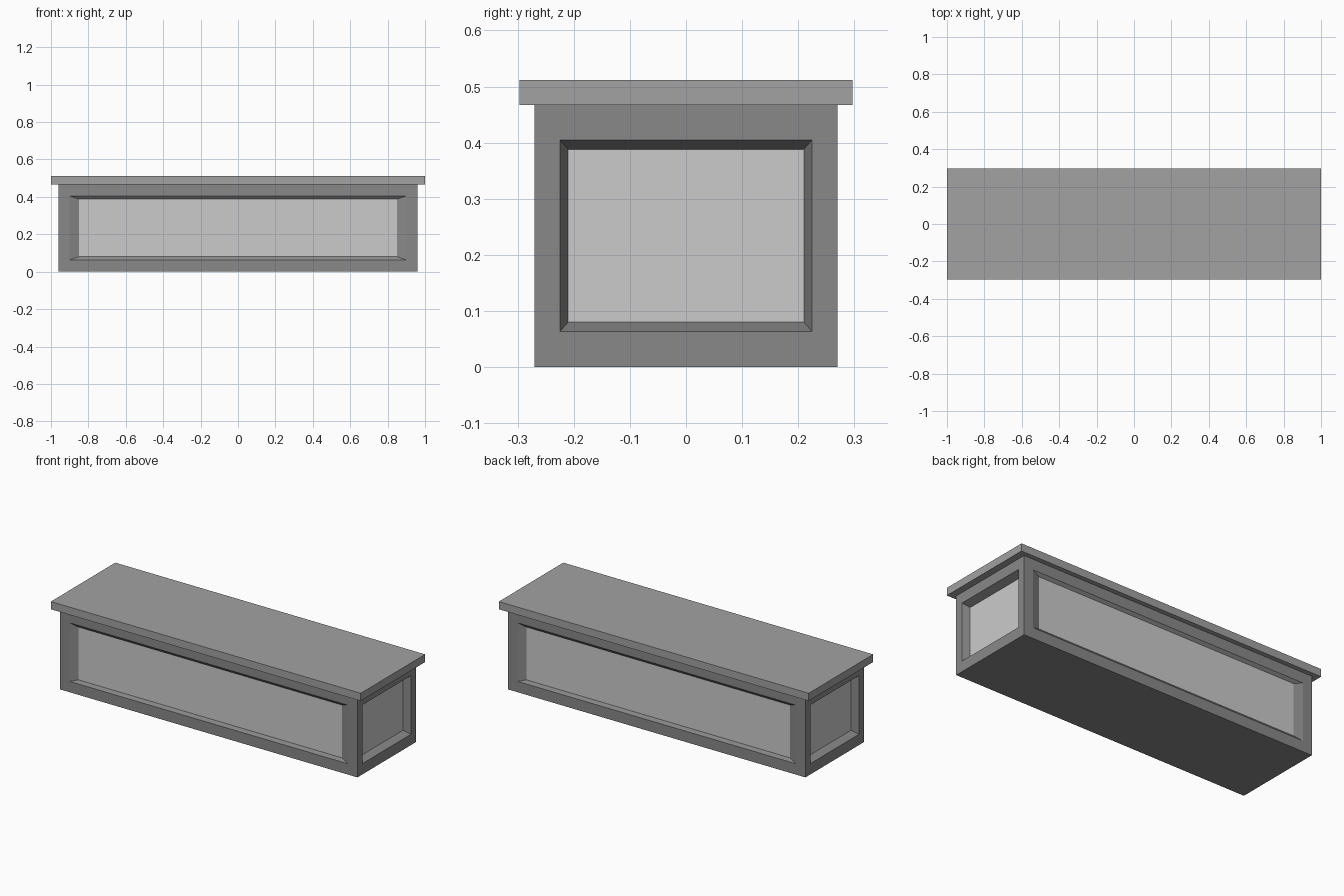
import bpy
import bmesh
from mathutils import Matrix

if "Cube" in bpy.data.objects:
    bpy.data.objects.remove(bpy.data.objects["Cube"])

BODY = (0.96, 0.27, 0.467)          # half length, half depth, height
LID = (1.0, 0.297, 0.467, 0.512)    # half length, half depth, bottom, top


def grey(name, value):
    mat = bpy.data.materials.new(name)
    mat.diffuse_color = (value, value, value, 1)
    mat.use_nodes = True
    mat.node_tree.nodes["Principled BSDF"].inputs["Base Color"].default_value = mat.diffuse_color
    return mat


def box(bm, hx, hy, z0, z1):
    bmesh.ops.create_cube(bm, size=1, matrix=Matrix.Translation((0, 0, (z0 + z1) / 2))
                          @ Matrix.Diagonal((2 * hx, 2 * hy, z1 - z0, 1)))


def finish(bm, name, mats):
    mesh = bpy.data.meshes.new(name)
    bm.to_mesh(mesh)
    bm.free()
    for m in mats:
        mesh.materials.append(m)
    obj = bpy.data.objects.new(name, mesh)
    bpy.context.collection.objects.link(obj)
    return obj


def inset_to(bm, face, half_width, z0, z1, plane):
    """Inset a side face to an exact rectangle lying at the given distance."""
    axis = 0 if abs(face.normal.x) > 0.5 else 1
    mid = BODY[2] / 2
    bmesh.ops.inset_individual(bm, faces=[face], thickness=0.01)
    for v in face.verts:
        v.co[axis] = plane if v.co[axis] > 0 else -plane
        v.co[1 - axis] = half_width if v.co[1 - axis] > 0 else -half_width
        v.co.z = z1 if v.co.z > mid else z0


frame_mat = grey("frame_grey", 0.25)
panel_mat = grey("panel_grey", 0.8)
lid_mat = grey("lid_grey", 0.36)

# Chest body with a bevelled, recessed panel on all four sides
bm = bmesh.new()
box(bm, BODY[0], BODY[1], 0, BODY[2])
bm.normal_update()
for face in [f for f in bm.faces if abs(f.normal.z) < 0.5]:
    if abs(face.normal.y) > 0.5:
        rims = [(0.90, 0.27), (0.85, 0.257)]
    else:
        rims = [(0.225, 0.96), (0.21, 0.917)]
    inset_to(bm, face, rims[0][0], 0.063, 0.405, rims[0][1])
    inset_to(bm, face, rims[1][0], 0.08, 0.388, rims[1][1])
    face.material_index = 1
finish(bm, "chest_body", [frame_mat, panel_mat])

# Overhanging flat lid
bm = bmesh.new()
box(bm, *LID)
finish(bm, "lid", [lid_mat])
